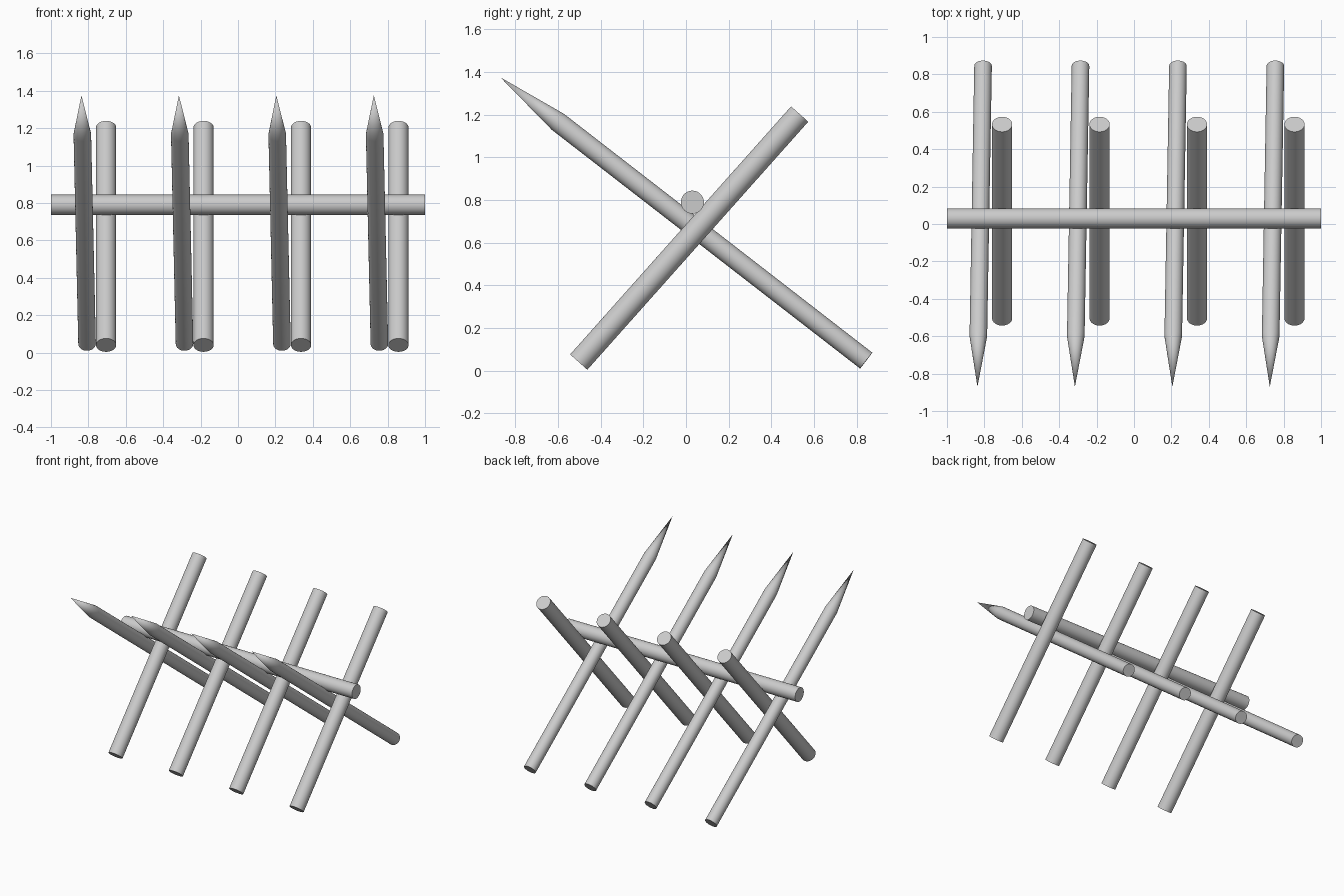
import bpy, bmesh, math
from mathutils import Vector

cube = bpy.data.objects.get("Cube")
if cube:
    bpy.data.objects.remove(cube, do_unlink=True)

SIDES = 32
SPACING = 0.521

grey = bpy.data.materials.new("light_grey")
grey.use_nodes = True
colour = (0.6, 0.6, 0.6, 1)
grey.diffuse_color = colour
grey.node_tree.nodes["Principled BSDF"].inputs["Base Color"].default_value = colour


def pole(name, start, end, radius, shoulder=None):
    """Round pole from start to end; shoulder is the fraction where a point begins."""
    start, end = Vector(start), Vector(end)
    axis = end - start
    bm = bmesh.new()
    length = axis.length
    body = length * (shoulder or 1)
    bmesh.ops.create_cone(bm, cap_ends=True, segments=SIDES, radius1=radius,
                          radius2=radius, depth=body)
    bmesh.ops.translate(bm, vec=(0, 0, body / 2), verts=bm.verts)
    if shoulder:
        # Poke the upper cap and pull its centre out to a sharp point
        cap = [f for f in bm.faces if f.normal.z > 0.9]
        tip = bmesh.ops.poke(bm, faces=cap)["verts"][0]
        tip.co = (0, 0, length)
    mesh = bpy.data.meshes.new(name)
    bm.to_mesh(mesh)
    bm.free()
    mesh.materials.append(grey)
    obj = bpy.data.objects.new(name, mesh)
    bpy.context.collection.objects.link(obj)
    obj.location = start
    obj.rotation_euler = axis.to_track_quat('Z', 'Y').to_euler()
    bpy.ops.object.select_all(action='DESELECT')
    obj.select_set(True)
    bpy.context.view_layer.objects.active = obj
    bpy.ops.object.shade_smooth_by_angle(angle=math.radians(30))
    return obj


# Horizontal rail resting in the crossings
pole("cross_rail", (-1, 0.03, 0.79), (1, 0.03, 0.79), 0.054)

# Crossed pairs: a sharpened stake leaning forward and a blunt brace leaning back
for i in range(4):
    x = i * SPACING
    pole(f"stake_{i + 1}", (x - 0.807, 0.845, 0.047), (x - 0.837, -0.87, 1.375),
         0.047, shoulder=0.843)
    pole(f"brace_{i + 1}", (x - 0.705, -0.503, 0.04), (x - 0.705, 0.533, 1.203), 0.054)
